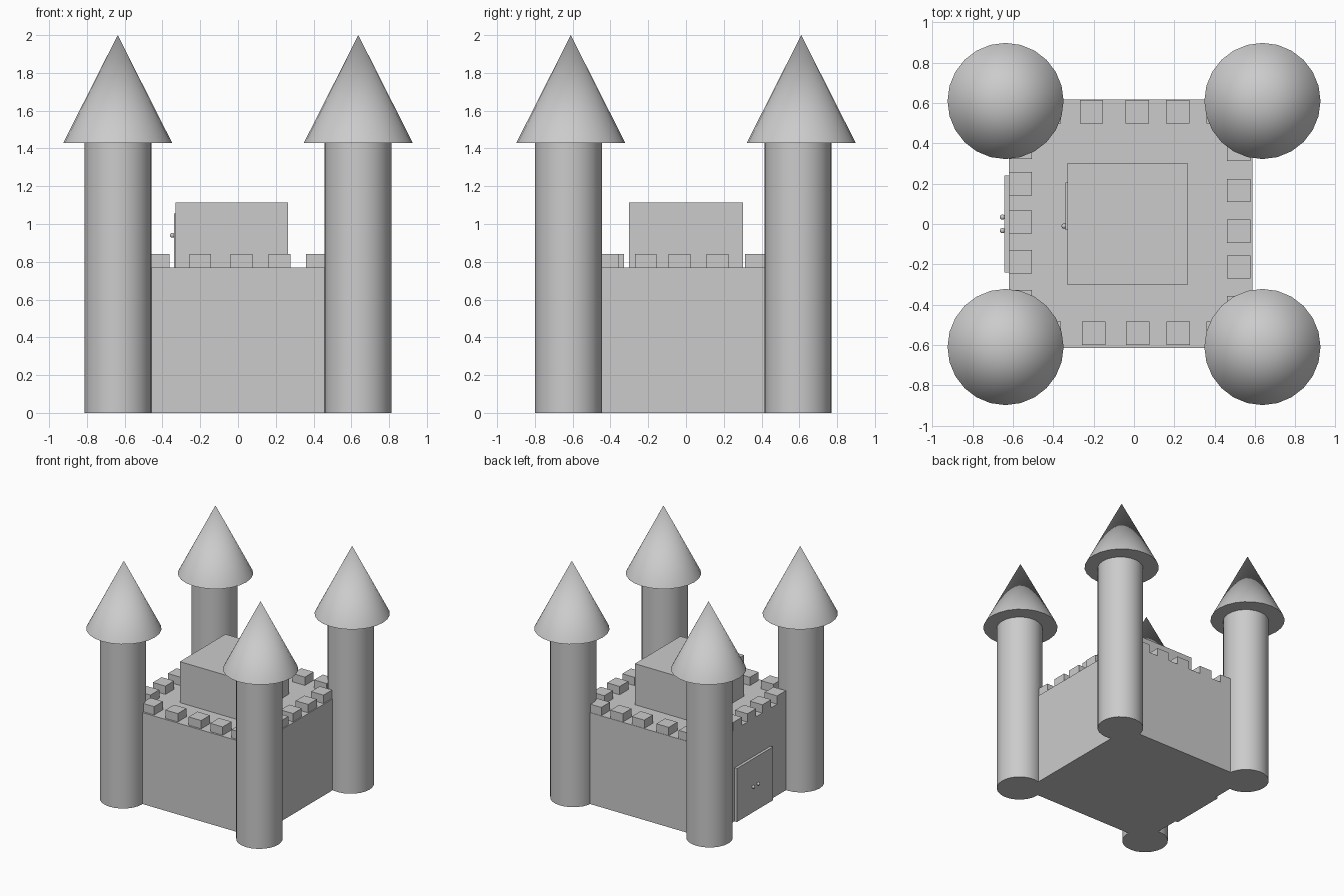
import bpy
import math

if "Cube" in bpy.data.objects:
    bpy.data.objects.remove(bpy.data.objects["Cube"], do_unlink=True)

# Single stone colour
stone = bpy.data.materials.new("stone_grey")
stone.use_nodes = True
GREY = (0.6, 0.6, 0.6, 1)
stone.diffuse_color = GREY
stone.node_tree.nodes["Principled BSDF"].inputs["Base Color"].default_value = GREY


def finish(name, smooth=False):
    ob = bpy.context.object
    ob.name = name
    ob.data.materials.append(stone)
    if smooth:
        bpy.ops.object.shade_smooth_by_angle(angle=math.radians(40))
    return ob


def box(name, x, y, z):
    """Box from (low, high) pairs on each axis."""
    spans = (x, y, z)
    bpy.ops.mesh.primitive_cube_add(size=1, location=[(a + b) / 2 for a, b in spans])
    ob = finish(name)
    ob.scale = [b - a for a, b in spans]
    bpy.ops.object.transform_apply(location=False, rotation=False, scale=True)


def cone(name, x, y, z0, z1, r1, r2):
    bpy.ops.mesh.primitive_cone_add(vertices=24, radius1=r1, radius2=r2, depth=z1 - z0,
                                    location=(x, y, (z0 + z1) / 2))
    finish(name, True)


def knob(name, x, y, z):
    bpy.ops.mesh.primitive_uv_sphere_add(segments=16, ring_count=8, radius=0.013,
                                         location=(x, y, z))
    finish(name, True)


def merlon(name, x, y):
    h = 0.058
    box(name, (x - h, x + h), (y - h, y + h), (WALL_TOP, WALL_TOP + 0.07))


WALL_TOP = 0.77
EAVES = 1.43

# Main block and keep
box("castle_block", (-0.62, 0.587), (-0.615, 0.617), (0, WALL_TOP))
box("keep", (-0.33, 0.265), (-0.303, 0.303), (WALL_TOP, 1.115))

# Corner towers with pointed roofs
for sx, side in ((-1, "right"), (1, "left")):
    for sy, end in ((-1, "front"), (1, "back")):
        cone(f"{end}_{side}_tower", sx * 0.635, sy * 0.608 - 0.015, 0, EAVES, 0.177, 0.177)
        cone(f"{end}_{side}_roof", sx * 0.637, sy * 0.61, EAVES, 2.0, 0.288, 0)

# Battlements along each wall
for x in (-0.42, -0.2, 0.018, 0.219, 0.418):
    merlon("front_merlon", x, -0.541)
for x in (-0.42, -0.211, 0.017, 0.217, 0.418):
    merlon("back_merlon", x, 0.556)
for y in (-0.385, -0.188, 0.01, 0.2, 0.38):
    merlon("right_merlon", -0.563, y)
for y in (-0.415, -0.213, -0.035, 0.166, 0.37):
    merlon("left_merlon", 0.52, y)

# Gate in the right wall and keep door, with knobs
box("gate", (-0.643, -0.61), (-0.24, 0.24), (0, 0.45))
for y in (-0.033, 0.034):
    knob("gate_knob", -0.652, y, 0.22)
box("keep_door", (-0.34, -0.32), (-0.03, 0.207), (WALL_TOP, 1.055))
knob("keep_door_knob", -0.347, -0.01, 0.94)
